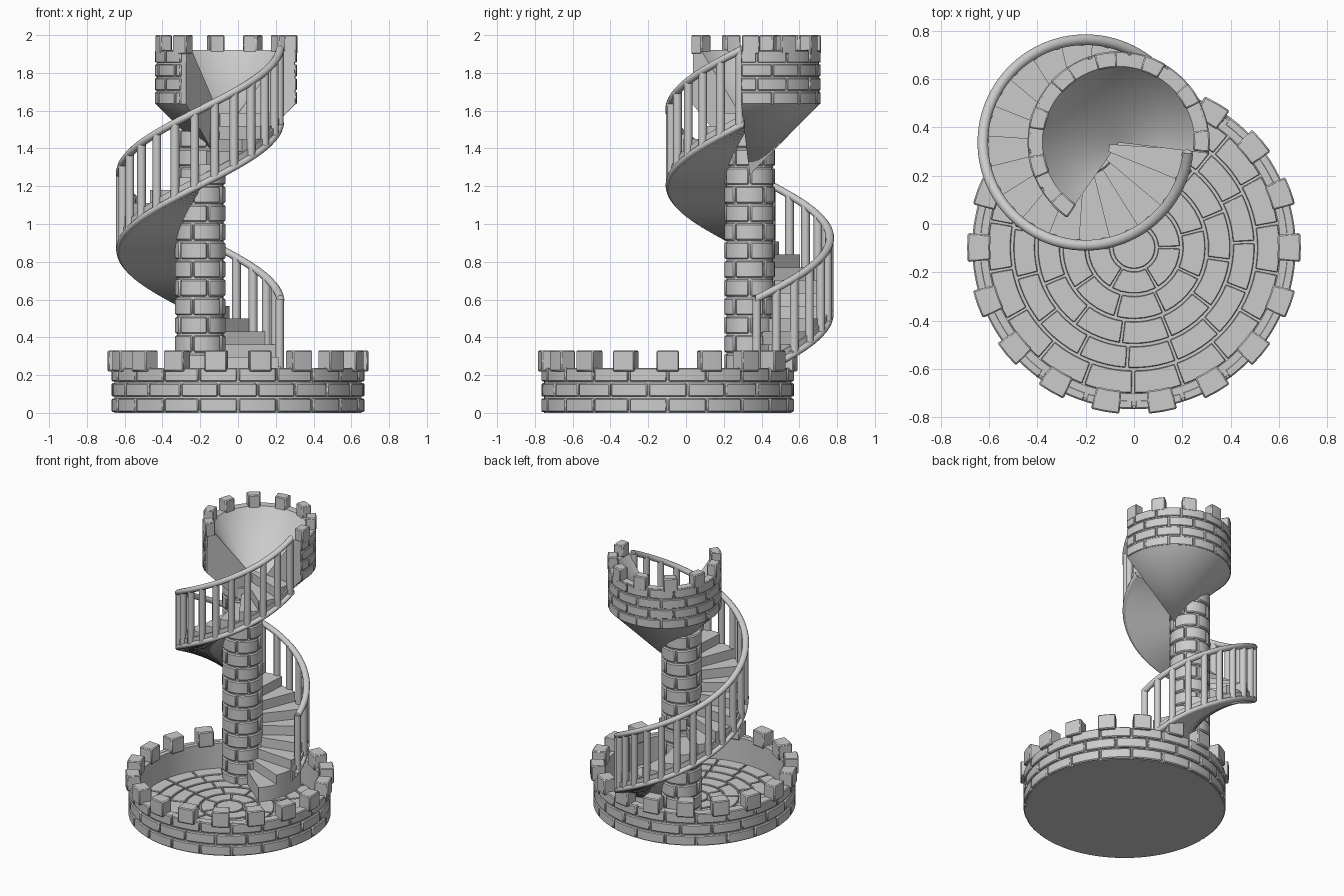
import bpy, bmesh
from math import sin, cos, pi, radians

if "Cube" in bpy.data.objects:
    bpy.data.objects.remove(bpy.data.objects["Cube"])

BASE = (0.0, -0.097)
STAIR = (-0.2, 0.337)
TURRET = (-0.064, 0.337)
FLOOR = 0.045


def sweep(bm, c, prof, a0, a1, n, rise=0.0):
    """Sweep a closed (radius, z) profile round a vertical axis, in degrees, with optional climb."""
    full = abs(a1 - a0 - 360) < 1e-6 and rise == 0
    rings = []
    for i in range(n if full else n + 1):
        t = i / n
        a = radians(a0 + (a1 - a0) * t)
        rings.append([bm.verts.new((c[0] + r * cos(a), c[1] + r * sin(a), z + rise * t))
                      for r, z in prof])
    m = len(prof)
    for i in range(n):
        p, q = rings[i], rings[(i + 1) % len(rings)]
        for j in range(m):
            k = (j + 1) % m
            bm.faces.new((p[j], q[j], q[k], p[k]))
    if not full:
        bm.faces.new(rings[0])
        bm.faces.new(rings[-1][::-1])


def rect(r0, r1, z0, z1):
    return [(r0, z0), (r1, z0), (r1, z1), (r0, z1)]


def circle(r, z, rad, n=12):
    return [(r + rad * cos(2 * pi * i / n), z + rad * sin(2 * pi * i / n)) for i in range(n)]


def finish(name, bm, bevel=0.0, angle=30):
    bmesh.ops.remove_doubles(bm, verts=bm.verts, dist=1e-5)
    bmesh.ops.recalc_face_normals(bm, faces=bm.faces)
    me = bpy.data.meshes.new(name)
    bm.to_mesh(me)
    bm.free()
    ob = bpy.data.objects.new(name, me)
    bpy.context.collection.objects.link(ob)
    bpy.ops.object.select_all(action='DESELECT')
    ob.select_set(True)
    bpy.context.view_layer.objects.active = ob
    bpy.ops.object.shade_smooth_by_angle(angle=radians(angle))
    if bevel:
        b = ob.modifiers.new("bevel", 'BEVEL')
        b.width, b.segments, b.limit_method, b.angle_limit = bevel, 1, 'ANGLE', radians(40)
    return ob


def bricks(name, c, r0, r1, z0, z1, rows, count, gap, a0=0, a1=360, bevel=0.006):
    """Courses of curved bricks in running bond, clipped to the arc a0..a1."""
    bm = bmesh.new()
    h, step = (z1 - z0) / rows, 360 / count
    g = gap / r1 * 180 / pi / 2
    for row in range(rows):
        z = z0 + row * h
        for i in range(-1, count):
            s = a0 + (i + 0.5 * (row % 2)) * step
            if a1 - a0 == 360 and i < 0:
                continue
            lo, hi = s + g, s + step - g
            if a1 - a0 < 360:
                lo, hi = max(lo, a0), min(hi, a1)
            if hi - lo > 2:
                sweep(bm, c, rect(r0, r1, z + gap / 2, z + h - gap / 2), lo, hi, 7)
    return finish(name, bm, bevel)


def merlons(name, c, r0, r1, z0, z1, width, angles):
    bm = bmesh.new()
    half = width / r1 * 90 / pi
    for a in angles:
        sweep(bm, c, rect(r0, r1, z0, z1), a - half, a + half, 2)
    return finish(name, bm, 0.006)


# Round base: dish-shaped core, brick facing, merlons
bm = bmesh.new()
sweep(bm, BASE, [(0, 0), (0.655, 0), (0.655, 0.237), (0.605, 0.237), (0.605, FLOOR), (0, FLOOR)],
      0, 360, 72)
finish("base_core", bm)
bricks("base_bricks", BASE, 0.63, 0.669, 0.0, 0.243, 3, 20, 0.009)
merlons("base_merlons", BASE, 0.595, 0.69, 0.22, 0.33, 0.12, [i * 20 for i in range(18)])

# Paving stones in concentric rings
bm = bmesh.new()
sweep(bm, BASE, rect(0, 0.088, FLOOR - 0.01, FLOOR + 0.013), 0, 360, 24)
for k, (r0, r1, n) in enumerate([(0.1, 0.19, 6), (0.202, 0.295, 9), (0.307, 0.398, 12),
                                 (0.41, 0.498, 15), (0.51, 0.602, 18)]):
    g = 0.011 / r1 * 90 / pi
    for i in range(n):
        s = (i + 0.37 * k) * 360 / n
        sweep(bm, BASE, rect(r0, r1, FLOOR - 0.01, FLOOR + 0.013), s + g, s + 360 / n - g, 5)
finish("floor_paving", bm, 0.003)

# Central column
bm = bmesh.new()
sweep(bm, STAIR, rect(0, 0.123, 0.03, 1.49), 0, 360, 32)
finish("column_core", bm)
bricks("column_bricks", STAIR, 0.1, 0.134, 0.02, 1.5, 15, 5, 0.009, bevel=0.007)

# Spiral stair: helical soffit, treads, edge moulding
SLOPE = 0.068 / 18


def ramp(a):
    return 0.15 + SLOPE * (a + 4)


bm = bmesh.new()
sweep(bm, STAIR, rect(0.1, 0.425, ramp(-4), ramp(-4) + 0.072), -4, 356, 100, rise=SLOPE * 360)
finish("stair_soffit", bm)
bm = bmesh.new()
for i in range(-2, 20):
    a = -4 + 18 * i
    z0 = ramp(a) + 0.069 if i > 0 else FLOOR
    sweep(bm, STAIR, rect(0.1, 0.415, z0, ramp(a) + 0.145), a, a + 18, 5)
finish("stair_treads", bm)
bm = bmesh.new()
sweep(bm, STAIR, circle(0.425, ramp(0) + 0.02, 0.02), 0, 356, 100, rise=SLOPE * 356)
finish("stair_edge", bm, angle=50)

# Handrail and balusters
bm = bmesh.new()
sweep(bm, STAIR, circle(0.425, ramp(4) + 0.42, 0.022), 4, 354, 100, rise=SLOPE * 350)
finish("handrail", bm, angle=50)
bm = bmesh.new()
for i in range(25):
    a = 5 + i * 348 / 24
    c = (STAIR[0] + 0.422 * cos(radians(a)), STAIR[1] + 0.422 * sin(radians(a)))
    sweep(bm, c, rect(0, 0.023, ramp(a) + 0.02, ramp(a) + 0.42), 0, 360, 12)
finish("balusters", bm, angle=50)

# Lookout turret: open-fronted funnel with conical underside, brick facing, merlons
A0, A1 = -7, 235
bm = bmesh.new()
sweep(bm, TURRET, [(0, 1.26), (0.37, 1.635), (0.365, 1.92), (0.315, 1.92), (0, 1.5)], A0, A1, 56)
finish("turret_shell", bm)
bricks("turret_bricks", TURRET, 0.34, 0.376, 1.63, 1.923, 4, 14, 0.009, A0, A1 - 5)
merlons("turret_merlons", TURRET, 0.31, 0.378, 1.9, 2.0, 0.095, [1 + 32.5 * i for i in range(8)])
